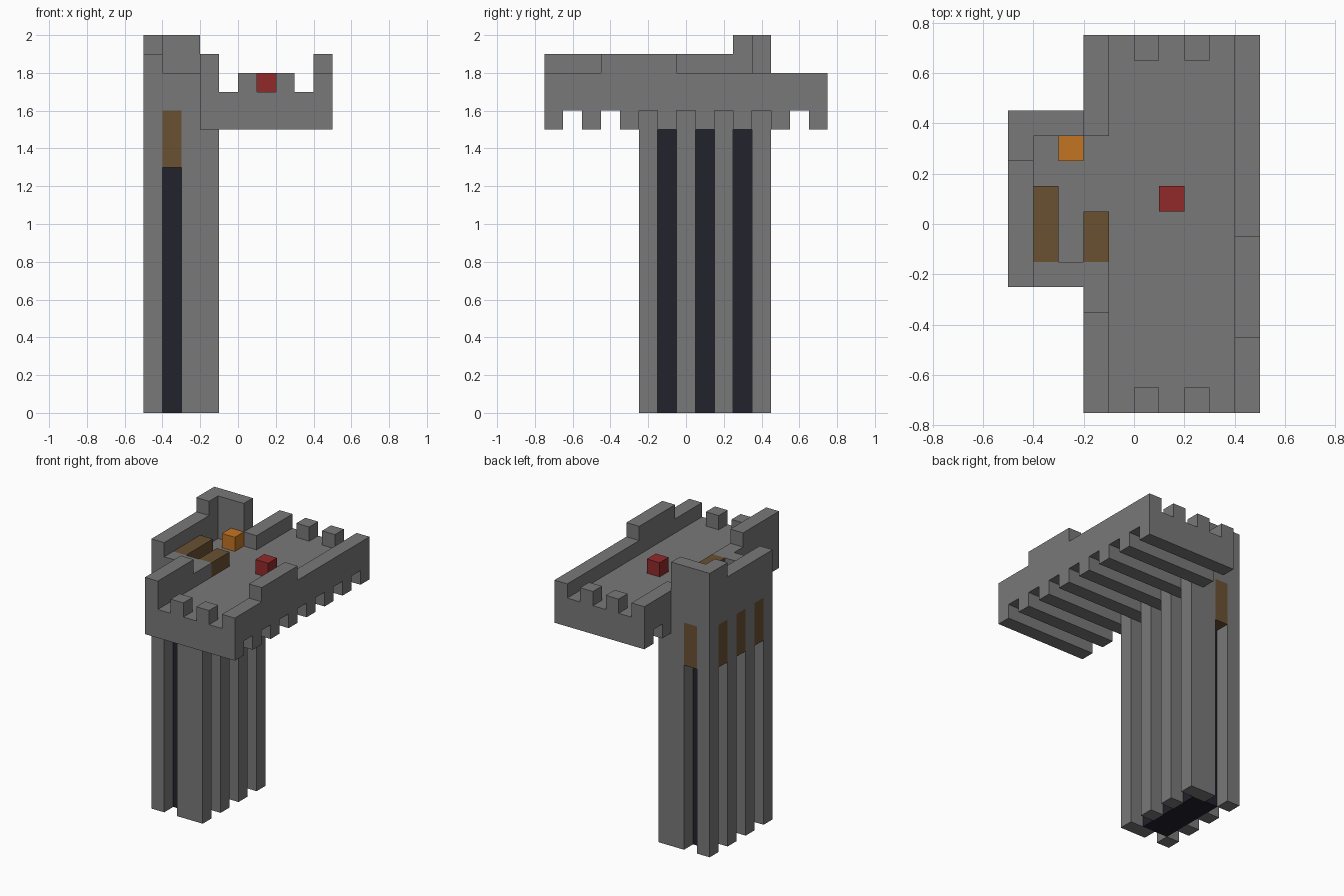
import bpy
import bmesh
from mathutils import Matrix, Vector

if "Cube" in bpy.data.objects:
    bpy.data.objects.remove(bpy.data.objects["Cube"])

UNIT = 0.1
ORIGIN = Vector((-0.5, -0.75, 0))


def material(name, rgb):
    mat = bpy.data.materials.new(name)
    mat.use_nodes = True
    mat.diffuse_color = (*rgb, 1)
    mat.node_tree.nodes["Principled BSDF"].inputs["Base Color"].default_value = (*rgb, 1)
    return mat


STONE = material("grey stone", (0.19, 0.19, 0.19))
DARK = material("dark core", (0.016, 0.016, 0.026))
WOOD = material("brown wood", (0.144, 0.082, 0.032))
RED = material("red", (0.287, 0.023, 0.023))
ORANGE = material("orange", (0.552, 0.178, 0.016))


def blocks(name, mat, *spans):
    """One object made of boxes, each given as x, y and z spans in grid cells."""
    bm = bmesh.new()
    for spans_xyz in spans:
        low, high = (Vector(corner) for corner in zip(*spans_xyz))
        size = (high - low) * UNIT
        centre = ORIGIN + (low + high) * UNIT / 2
        bmesh.ops.create_cube(bm, size=1, matrix=Matrix.Translation(centre) @ Matrix.Diagonal((*size, 1)))
    mesh = bpy.data.meshes.new(name)
    bm.to_mesh(mesh)
    bm.free()
    mesh.materials.append(mat)
    obj = bpy.data.objects.new(name, mesh)
    bpy.context.collection.objects.link(obj)
    return obj


# Tower: dark core wrapped in stone ribs
SHAFT = (0, 16)
FRONT, BACK = (5, 6), (11, 12)
blocks("tower_core", DARK, ((1, 3), (6, 11), SHAFT))
for side, y in (("front", FRONT), ("back", BACK)):
    blocks(f"{side}_ribs", STONE, ((0, 1), y, SHAFT), ((2, 4), y, SHAFT))
for side, x in (("right", (0, 1)), ("left", (3, 4))):
    blocks(f"{side}_ribs", STONE, *[(x, (y, y + 1), SHAFT) for y in (7, 9)])

# Wooden shutters closing the tops of the grooves
SHUTTER = (13, 16)
blocks("end_shutters", WOOD, *[((1, 2), y, SHUTTER) for y in (FRONT, BACK)])
blocks("side_shutters", WOOD, *[((0, 1), (y, y + 1), SHUTTER) for y in (6, 8, 10)])

# Floor and the beams under the platform
blocks("tower_floor", STONE, ((0, 3), (5, 12), (16, 17)))
blocks("platform_floor", STONE, ((3, 10), (0, 15), (16, 17)))
blocks("platform_beams", STONE, *[((3, 10), (y, y + 1), (15, 16)) for y in range(0, 15, 2)])

# Parapets
blocks("left_parapet", STONE,
       ((9, 10), (0, 15), (17, 18)), ((9, 10), (3, 7), (18, 19)))
blocks("front_right_parapet", STONE,
       ((3, 4), (0, 4), (17, 19)), ((3, 4), (4, 6), (17, 18)))
blocks("back_right_parapet", STONE, ((3, 4), (11, 15), (17, 18)))
blocks("tower_front_wall", STONE, ((1, 3), (5, 6), (17, 18)))
blocks("tower_side_wall", STONE, ((0, 1), (5, 10), (17, 19)))
blocks("tower_back_wall", STONE,
       ((0, 1), (10, 12), (17, 20)), ((1, 3), (11, 12), (17, 20)))

# Merlons at both ends
for side, y in (("front", 0), ("back", 14)):
    blocks(f"{side}_merlons", STONE, *[((x, x + 1), (y, y + 1), (17, 18)) for x in (5, 7)])

# Furnishings on the floor
blocks("long_bench", WOOD, ((1, 2), (6, 9), (17, 18)))
blocks("short_bench", WOOD, ((3, 4), (6, 8), (17, 18)))
blocks("red_block", RED, ((6, 7), (8, 9), (17, 18)))
blocks("orange_block", ORANGE, ((2, 3), (10, 11), (17, 18)))
